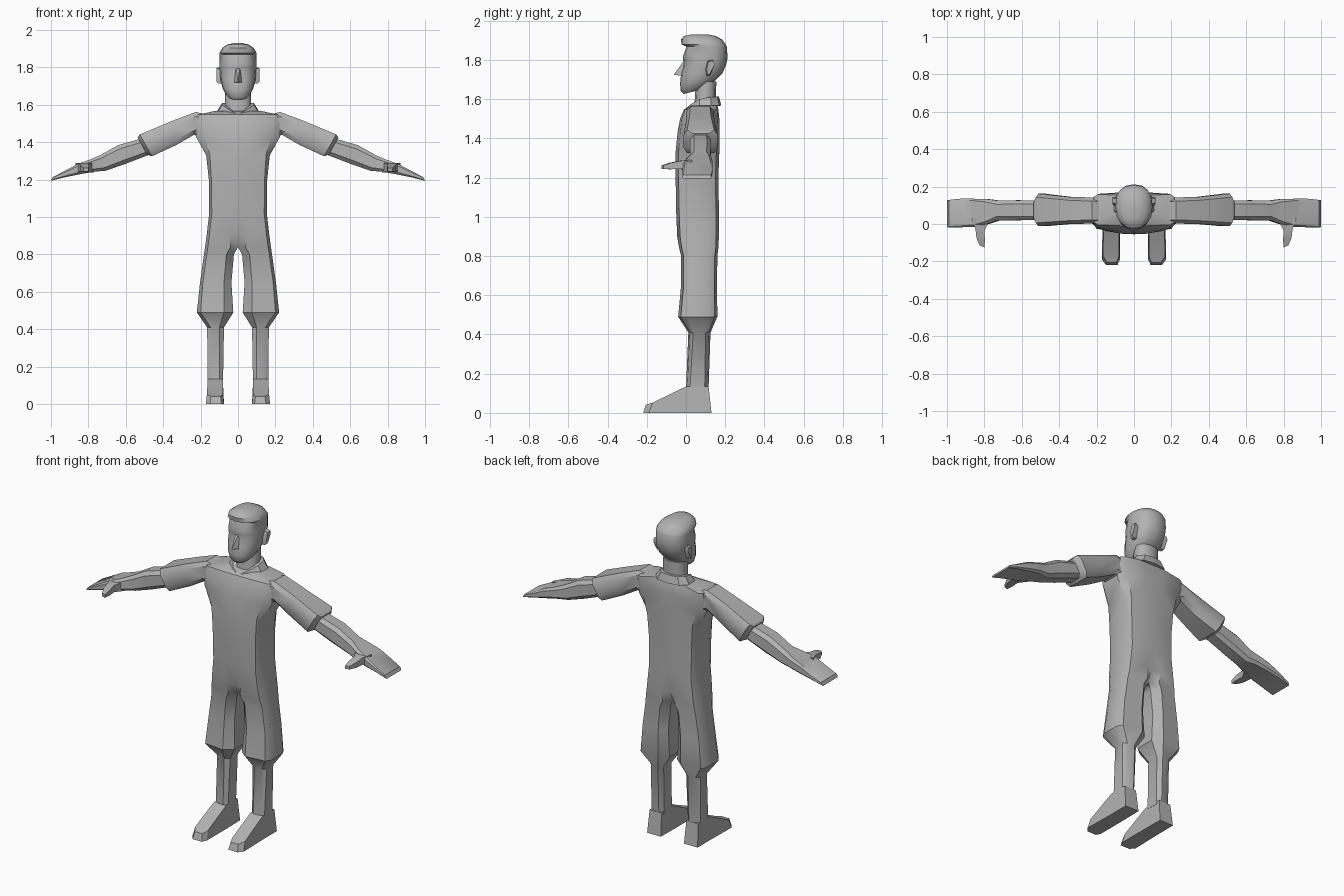
import bpy, bmesh, math
from mathutils import Vector

grey = bpy.data.materials.new("plain_grey")
grey.diffuse_color = (0.45, 0.45, 0.45, 1)


def finish(name, bm, mirror=True, angle=35):
    """Turn a bmesh into a shaded, optionally mirrored object."""
    me = bpy.data.meshes.new(name)
    bm.to_mesh(me)
    bm.free()
    ob = bpy.data.objects.new(name, me)
    bpy.context.collection.objects.link(ob)
    me.materials.append(grey)
    if mirror:
        mod = ob.modifiers.new("mirror", 'MIRROR')
        mod.use_clip = True
        mod.merge_threshold = 0.0005
    bpy.ops.object.select_all(action='DESELECT')
    ob.select_set(True)
    bpy.context.view_layer.objects.active = ob
    bpy.ops.object.shade_smooth_by_angle(angle=math.radians(angle))
    return ob


def loft(name, rings, mirror=True, angle=35, closed=False):
    """Skin a list of point rings; closed joins the last ring to the first."""
    bm = bmesh.new()
    vs = [[bm.verts.new(p) for p in r] for r in rings]
    n = len(vs[0])
    pairs = list(zip(vs, vs[1:])) + ([(vs[-1], vs[0])] if closed else [])
    for a, b in pairs:
        for i in range(n):
            j = (i + 1) % n
            bm.faces.new((a[i], a[j], b[j], b[i]))
    if not closed:
        bm.faces.new(vs[0])
        bm.faces.new(vs[-1])
    bmesh.ops.recalc_face_normals(bm, faces=bm.faces)
    if mirror:  # remove walls lying on the centre plane
        seam = [f for f in bm.faces if all(abs(v.co.x) < 1e-5 for v in f.verts)]
        bmesh.ops.delete(bm, geom=seam, context='FACES')
    return finish(name, bm, mirror, angle)


# Suit: trunk, trouser and shin as one half
def body_ring(z, xi, ci, xo, co, yf, yb, cyi, cyo):
    return [(xi, yf + cyi, z), (xi + ci, yf, z), (xo - co, yf + cyo * .3, z),
            (xo, yf + cyo, z), (xo, yb - cyo, z), (xo - co, yb - cyo * .3, z),
            (xi + ci, yb, z), (xi, yb - cyi, z)]


loft("body_suit", [body_ring(*r) for r in [
    (.12, .08, .02, .162, .02, 0, .115, .02, .02),
    (.41, .075, .025, .165, .02, .012, .125, .02, .025),
    (.49, .025, .05, .22, .02, -.04, .16, .04, .045),
    (.65, .035, .04, .203, .015, -.025, .158, .04, .045),
    (.80, .022, .04, .182, .015, -.025, .16, .045, .045),
    (.84, .0, .04, .176, .015, -.035, .165, .04, .045),
    (.90, 0, .05, .168, .015, -.045, .168, .015, .05),
    (1.02, 0, .06, .154, .014, -.05, .168, 0, .05),
    (1.20, 0, .06, .156, .014, -.053, .165, 0, .05),
    (1.33, 0, .06, .17, .02, -.053, .17, 0, .05),
    (1.43, 0, .06, .225, .05, -.043, .17, 0, .045),
    (1.50, 0, .06, .222, .03, -.03, .17, 0, .03),
    (1.548, 0, .06, .215, .02, -.01, .165, 0, .02),
    (1.568, 0, .04, .12, .02, .03, .16, 0, .02)]])

# Shoes
loft("shoe", [[(x0, yb, 0), (x1, yb, 0), (x1 - .006, yt, zt), (x0 + .006, yt, zt)]
              for yt, yb, zt, x0, x1 in [
    (.115, .13, .135, .077, .168), (.0, .0, .135, .075, .168),
    (-.17, -.19, .052, .075, .172), (-.205, -.218, .042, .088, .150)]], angle=20)


# Arms: slanted cross-sections along the limb
def arm_ring(xt, zt, xb, zb, y0, y1, c):
    pts = []
    for y, t in [(y0 + c, 0), (y1 - c, 0), (y1, .2), (y1, .8),
                 (y1 - c, 1), (y0 + c, 1), (y0, .8), (y0, .2)]:
        pts.append((xt + (xb - xt) * t, y, zt + (zb - zt) * t))
    return pts


loft("sleeve", [arm_ring(*r) for r in [
    (.16, 1.545, .19, 1.42, 0, .14, .02), (.225, 1.562, .235, 1.44, .002, .142, .02),
    (.35, 1.515, .33, 1.385, .0, .145, .018), (.525, 1.442, .46, 1.325, -.012, .162, .018),
    (.537, 1.425, .487, 1.335, .015, .135, .018)]])

loft("forearm_and_hand", [arm_ring(*r) for r in [
    (.50, 1.425, .47, 1.335, .022, .125, .02), (.64, 1.385, .60, 1.285, .02, .127, .02),
    (.735, 1.332, .71, 1.247, .02, .125, .02), (.79, 1.308, .77, 1.243, .0, .133, .015),
    (.86, 1.283, .85, 1.228, -.015, .135, .01), (.93, 1.245, .93, 1.212, -.018, .135, .008),
    (.99, 1.214, 1.0, 1.194, -.018, .128, .004)]])

loft("thumb", [[(x0, y, z0), (x1, y + .01, z0), (x1, y + .01, z1), (x0, y, z1)]
               for y, x0, x1, z0, z1 in [
    (.02, .77, .87, 1.238, 1.290), (-.035, .80, .848, 1.243, 1.285),
    (-.085, .797, .842, 1.242, 1.275), (-.125, .80, .825, 1.243, 1.262)]])


# Neck and head: rounded rings, slightly flattened at the face
def oval(z, w, yf, yb, n=16, p=.85, tilt=0):
    cy, h = (yf + yb) / 2, (yb - yf) / 2
    out = []
    for i in range(n):
        a = math.tau * i / n
        s, c = math.sin(a), math.cos(a)
        y = -math.copysign(abs(c) ** p, c)
        out.append((w * math.copysign(abs(s) ** p, s), cy + h * y, z + tilt * y))
    return out


loft("neck", [oval(1.53, .078, .035, .155, 12), oval(1.60, .07, .045, .152, 12),
              oval(1.69, .07, .05, .155, 12)], mirror=False, angle=40)

loft("head", [oval(*r[:4], tilt=r[4]) for r in [
    (1.638, .045, -.012, .085, .012), (1.655, .065, -.028, .115, .012),
    (1.69, .083, -.030, .155, .01), (1.73, .093, -.025, .185, 0),
    (1.775, .097, -.012, .205, 0), (1.80, .098, -.014, .21, 0),
    (1.815, .098, -.016, .212, 0), (1.868, .098, .002, .208, 0),
    (1.878, .099, -.022, .203, 0), (1.903, .085, -.026, .185, 0),
    (1.922, .058, -.010, .15, 0), (1.93, .025, .03, .11, 0)]],
    mirror=False, angle=40)

# Nose wedge
bm = bmesh.new()
pts = [(-.024, -.018, 1.718), (.024, -.018, 1.718), (0, -.062, 1.724),
       (-.01, -.008, 1.80), (.01, -.008, 1.80), (0, .02, 1.75)]
for p in pts:
    bm.verts.new(p)
bmesh.ops.convex_hull(bm, input=bm.verts)
finish("nose", bm, mirror=False)

# Ears
loft("ear", [[(x, y, z) for y, z in [(.105, 1.715), (.122, 1.72), (.142, 1.775),
                                      (.137, 1.80), (.11, 1.795), (.10, 1.75)]]
             for x in (.085, .106)] + [[(.116, y, z) for y, z in
             [(.11, 1.725), (.122, 1.73), (.146, 1.775), (.14, 1.795), (.115, 1.79), (.106, 1.75)]]])

# Collar: folded band dipping to a V at the front
spine = [(0, -.005, 1.548), (.05, .025, 1.575), (.085, .07, 1.60),
         (.085, .125, 1.61), (.055, .16, 1.612), (0, .168, 1.612)]
rings = []
for x, y, z in spine:
    out = Vector((x, y - .09, 0)).normalized()
    s = 0 if x == 0 else 1
    rings.append([(x - out.x * .022 * s, y - out.y * .022, z),
                  (x, y, z),
                  (x + out.x * .03 * s, y + out.y * .012, z - .045),
                  (x - out.x * .022 * s, y - out.y * .022, z - .05)])
loft("collar", rings, angle=25)
